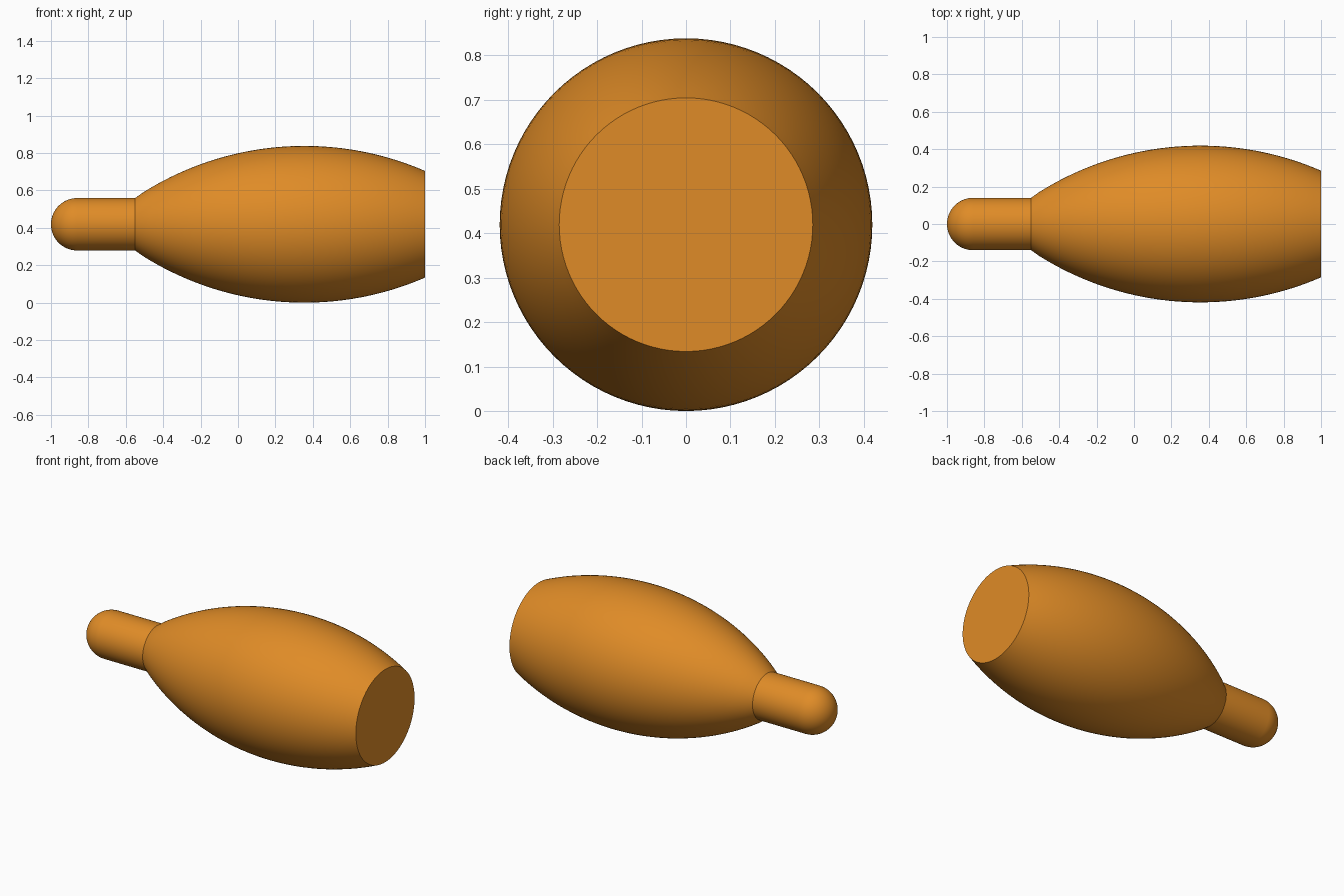
import bpy, bmesh
from math import sin, cos, pi, sqrt, radians

cube = bpy.data.objects.get("Cube")
if cube:
    bpy.data.objects.remove(cube, do_unlink=True)

SIDES = 96
NECK_R = 0.14
NECK_X = -0.55          # where the neck meets the body
BELLY_X, BELLY_R = 0.355, 0.419
ARC_R = 1.62            # radius of the bulging side
AXIS_Z = 0.419

orange = bpy.data.materials.new("orange")
orange.use_nodes = True
colour = (0.74, 0.26, 0.02, 1)
orange.diffuse_color = colour
orange.node_tree.nodes["Principled BSDF"].inputs["Base Color"].default_value = colour


def body_radius(x):
    return BELLY_R - ARC_R + sqrt(ARC_R ** 2 - (x - BELLY_X) ** 2)


# Profile along x: rounded tip, straight neck, bulging body, flat base
profile = []
for i in range(1, 17):
    a = i / 16 * pi / 2
    profile.append((-1 + NECK_R * (1 - cos(a)), NECK_R * sin(a)))
profile.append((NECK_X, NECK_R))
for i in range(1, 41):
    x = NECK_X + (1 - NECK_X) * i / 40
    profile.append((x, body_radius(x)))

# Revolve the profile around the x axis
bm = bmesh.new()
rings = [[bm.verts.new((x, r * cos(2 * pi * k / SIDES), r * sin(2 * pi * k / SIDES)))
          for k in range(SIDES)] for x, r in profile]
for a, b in zip(rings, rings[1:]):
    for k in range(SIDES):
        n = (k + 1) % SIDES
        bm.faces.new((a[k], a[n], b[n], b[k]))
tip = bm.verts.new((-1, 0, 0))
for k in range(SIDES):
    bm.faces.new((tip, rings[0][(k + 1) % SIDES], rings[0][k]))
bm.faces.new(rings[-1])
bmesh.ops.recalc_face_normals(bm, faces=bm.faces)

mesh = bpy.data.meshes.new("bottle_body")
bm.to_mesh(mesh)
bm.free()
mesh.materials.append(orange)
body = bpy.data.objects.new("bottle_body", mesh)
body.location.z = AXIS_Z
bpy.context.collection.objects.link(body)

# Smooth sides with crisp edges at the base and neck
bpy.ops.object.select_all(action="DESELECT")
body.select_set(True)
bpy.context.view_layer.objects.active = body
bpy.ops.object.shade_smooth_by_angle(angle=radians(25))
